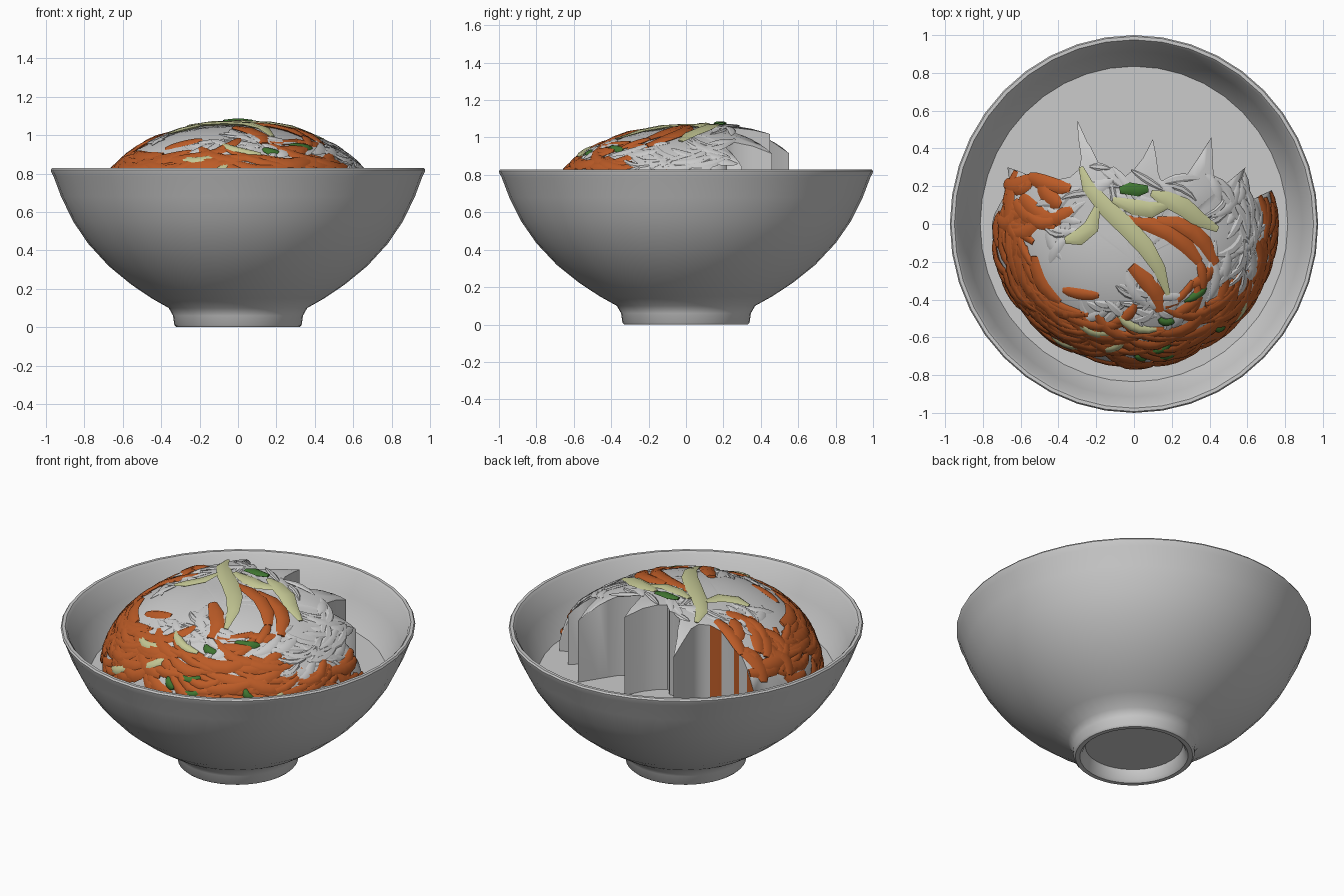
import bpy, bmesh, math, random
from mathutils import Vector

if "Cube" in bpy.data.objects:
    bpy.data.objects.remove(bpy.data.objects["Cube"])

random.seed(7)
XS = 0.975          # bowl is very slightly narrower in x
BROTH_Z = 0.54
DOME_R, DOME_Z, DOME_H = 0.755, 0.52, 0.53


def material(name, rgb):
    m = bpy.data.materials.new(name)
    m.diffuse_color = (*rgb, 1)
    m.use_nodes = True
    m.node_tree.nodes["Principled BSDF"].inputs["Base Color"].default_value = m.diffuse_color
    return m


def make_object(name, bm, mats=(), smooth=40):
    bmesh.ops.recalc_face_normals(bm, faces=bm.faces)
    me = bpy.data.meshes.new(name)
    bm.to_mesh(me)
    bm.free()
    ob = bpy.data.objects.new(name, me)
    bpy.context.collection.objects.link(ob)
    for m in mats:
        me.materials.append(m)
    bpy.ops.object.select_all(action='DESELECT')
    ob.select_set(True)
    bpy.context.view_layer.objects.active = ob
    bpy.ops.object.shade_smooth_by_angle(angle=math.radians(smooth))
    return ob


def bridge(bm, a, b):
    n = len(a)
    return [bm.faces.new((a[i], a[(i + 1) % n], b[(i + 1) % n], b[i])) for i in range(n)]


def circle(bm, r, z, sides):
    return [bm.verts.new((XS * r * math.cos(k * math.tau / sides),
                          r * math.sin(k * math.tau / sides), z)) for k in range(sides)]


# Bowl: lathed profile with foot ring, rounded lip and inner wall
profile = [(0, .07), (.275, .07), (.29, .015), (.305, 0), (.33, 0), (.34, .01),
           (.347, .06), (.37, .10), (.46, .15), (.57, .222), (.69, .318),
           (.80, .435), (.88, .55), (.945, .68), (.985, .785), (.998, .81),
           (1.0, .82), (.993, .83), (.975, .83), (.962, .815), (.915, .69),
           (.845, .55), (.765, .445), (.66, .345), (.52, .245), (.3, .175), (0, .15)]
bm = bmesh.new()
rings = [circle(bm, r, z, 40) for r, z in profile]
for a, b in zip(rings, rings[1:]):
    bridge(bm, a, b)
bmesh.ops.remove_doubles(bm, verts=bm.verts, dist=1e-5)
make_object("bowl", bm)

# Flat broth surface
bm = bmesh.new()
bm.faces.new(circle(bm, .835, BROTH_Z, 40))
make_object("broth", bm)


# Mound: dome with a ragged back edge that drops in vertical walls
def dome_z(x, y):
    f = min(1, math.hypot(x, y) / DOME_R)
    return DOME_Z + DOME_H * (1 - f ** 2.2) ** (1 / 2.2) + .14 * max(0, y - .03)


CENTRE = Vector((0, -.2))
back = [(.73, .18), (.62, .13), (.59, .3), (.47, .2), (.41, .46), (.28, .26), (.15, .21),
        (.1, .45), (-.05, .25), (-.1, .3), (-.19, .33), (-.3, .55), (-.29, .29),
        (-.5, .25), (-.67, .3), (-.74, .05)]
arc = [(.752 * math.cos(math.radians(a)), .752 * math.sin(math.radians(a)))
       for a in range(180, 370, 6)]
outline = [Vector(p) for p in back + arc]
dense = []
for i, p in enumerate(outline):
    q = outline[(i + 1) % len(outline)]
    dense.append(p)
    for u in (.33, .67):
        wobble = random.uniform(-.07, .01) if i < len(back) - 1 else 0
        m = p.lerp(q, u)
        dense.append(m + (m - CENTRE) * wobble)

bm = bmesh.new()
apex = bm.verts.new((*CENTRE, dome_z(*CENTRE)))
prev = None
for f in (.15, .3, .45, .6, .72, .82, .9, .96, 1):
    ring = []
    for p in dense:
        q = CENTRE.lerp(p, f)
        ring.append(bm.verts.new((q.x, q.y, dome_z(q.x, q.y))))
    if prev:
        bridge(bm, prev, ring)
    else:
        for i in range(len(ring)):
            bm.faces.new((apex, ring[i], ring[(i + 1) % len(ring)]))
    prev = ring
walls = bridge(bm, prev, [bm.verts.new((v.co.x, v.co.y, BROTH_Z)) for v in prev])
for i, w in enumerate(walls):       # orange streaks on the back wall
    c = w.calc_center_median()
    if c.y > .1 and -.65 < c.x < -.3 and i % 2:
        w.material_index = 1
white = material("white_noodle", (.66, .66, .65))
orange = material("carrot_orange", (.50, .105, .02))
make_object("noodle_mound", bm, [white, orange], 55)


def inside(p):
    # ray-crossing test against the ragged outline
    hit = False
    for a, b in zip(outline, outline[1:] + outline[:1]):
        if (a.y > p.y) != (b.y > p.y) and p.x < (b.x - a.x) * (p.y - a.y) / (b.y - a.y) + a.x:
            hit = not hit
    return hit


def surf(q):
    # q is a polar map of the dome: length = angle from the top
    t = min(q.length, 1.56)
    d = q.normalized() if q.length > 1e-6 else Vector((1, 0))
    xy = d * DOME_R * math.sin(t)
    return Vector((xy.x, xy.y, dome_z(xy.x, xy.y)))


def strip(bm, pts, width, thick, lift, point=.5):
    # curved, tapered strip lying on the dome
    n = len(pts)
    rows = []
    for i, p in enumerate(pts):
        d = (pts[min(i + 1, n - 1)] - pts[max(i - 1, 0)]).normalized()
        along = surf(p + d * .03) - surf(p - d * .03)
        s = Vector((-d.y, d.x)) * .03
        across = (surf(p + s) - surf(p - s)).normalized()
        nrm = along.cross(across).normalized()
        k = max(.12, math.sin(math.pi * (i + .3) / (n - .4)) ** point)
        rows.append([bm.verts.new(surf(p) + nrm * (lift + thick * k * math.sin(a * math.tau / 6))
                                  + across * width * k * math.cos(a * math.tau / 6))
                     for a in range(6)])
    for a, b in zip(rows, rows[1:]):
        bridge(bm, a, b)
    bm.faces.new(rows[0])
    bm.faces.new(rows[-1])


def scatter(bm, count, degs, ts, tilt, length, width, thick, point=.5):
    # strips roughly following the rim; tilt turns them from that direction
    done = tries = 0
    while done < count and tries < count * 20:
        tries += 1
        ang = math.radians(random.uniform(*degs))
        t = random.uniform(*ts)
        mid = Vector((math.cos(ang), math.sin(ang))) * t
        h = ang + math.pi / 2 + math.radians(random.uniform(*tilt))
        half = random.uniform(*length) / 2
        d, s = Vector((math.cos(h), math.sin(h))), Vector((-math.sin(h), math.cos(h)))
        bend = half * (.35 * t + random.uniform(-.2, .2))
        pts = [mid + d * half * u + s * bend * u * u for u in (-1, -.65, -.2, .2, .65, 1)]
        if max(p.length for p in pts) > 1.5 or not all(inside(surf(p)) for p in (pts[0], mid, pts[-1])):
            continue
        strip(bm, pts, random.uniform(*width), thick, random.uniform(-.002, .006), point)
        done += 1


# Orange carrot strips: dense around the front rim, patches on the left and centre
bm = bmesh.new()
scatter(bm, 110, (172, 325), (.88, 1.48), (-28, 28), (.3, .62), (.026, .045), .015, .4)
scatter(bm, 36, (320, 372), (1.15, 1.48), (-28, 28), (.3, .55), (.024, .04), .014, .4)
scatter(bm, 16, (155, 185), (.62, 1.2), (50, 110), (.25, .42), (.035, .05), .016, .4)
scatter(bm, 7, (190, 340), (.62, .85), (-30, 60), (.22, .36), (.024, .036), .013, .4)
for path in ([(-.05, .03), (.1, .0), (.25, -.06), (.38, -.16), (.48, -.28)],
             [(.16, .02), (.3, .0), (.42, -.05), (.52, -.14), (.62, -.3)],
             [(-.02, -.3), (.08, -.4), (.17, -.52), (.2, -.66)]):
    strip(bm, [Vector(p) for p in path], .045, .016, .006, .4)
make_object("carrot_strips", bm, [orange], 60)

# White shards on the right, top, left and lower middle
bm = bmesh.new()
scatter(bm, 50, (-35, 28), (.65, 1.3), (-60, 40), (.2, .45), (.018, .034), .009, 1)
scatter(bm, 18, (35, 140), (.1, .5), (-80, 80), (.15, .4), (.018, .034), .009, 1)
scatter(bm, 26, (240, 300), (.5, .9), (-80, 80), (.15, .35), (.018, .034), .009, 1)
scatter(bm, 10, (140, 200), (.35, .7), (-80, 80), (.2, .35), (.018, .034), .009, 1)
make_object("white_shards", bm, [white], 30)

# Pale green strips, including the long one crossing the top
bm = bmesh.new()
for path, width in ([((-.39, .42), (-.33, .27), (-.2, .12), (-.05, -.02),
                      (.08, -.16), (.18, -.32), (.25, -.52)), .05],
                    [((.12, .22), (.22, .18), (.36, .12), (.46, .04), (.62, -.04)), .05],
                    [((-.5, -.12), (-.4, -.1), (-.3, -.02), (-.26, .12)), .045],
                    [((-.15, .17), (.0, .12), (.12, .1), (.25, .14)), .045]):
    strip(bm, [Vector(p) for p in path], width, .012, .012, .7)
scatter(bm, 5, (190, 350), (.7, 1.3), (-40, 40), (.25, .36), (.025, .035), .02)
make_object("pale_green_strips", bm, [material("pale_green", (.56, .58, .30))], 60)

# Small dark green leaf pieces
bm = bmesh.new()
strip(bm, [Vector(p) for p in ((-.1, .24), (-.03, .25), (.03, .24), (.1, .25))], .035, .012, .016)
scatter(bm, 6, (260, 340), (.7, 1.35), (-60, 60), (.12, .22), (.02, .03), .02)
make_object("green_leaves", bm, [material("leaf_green", (.05, .18, .03))], 60)
